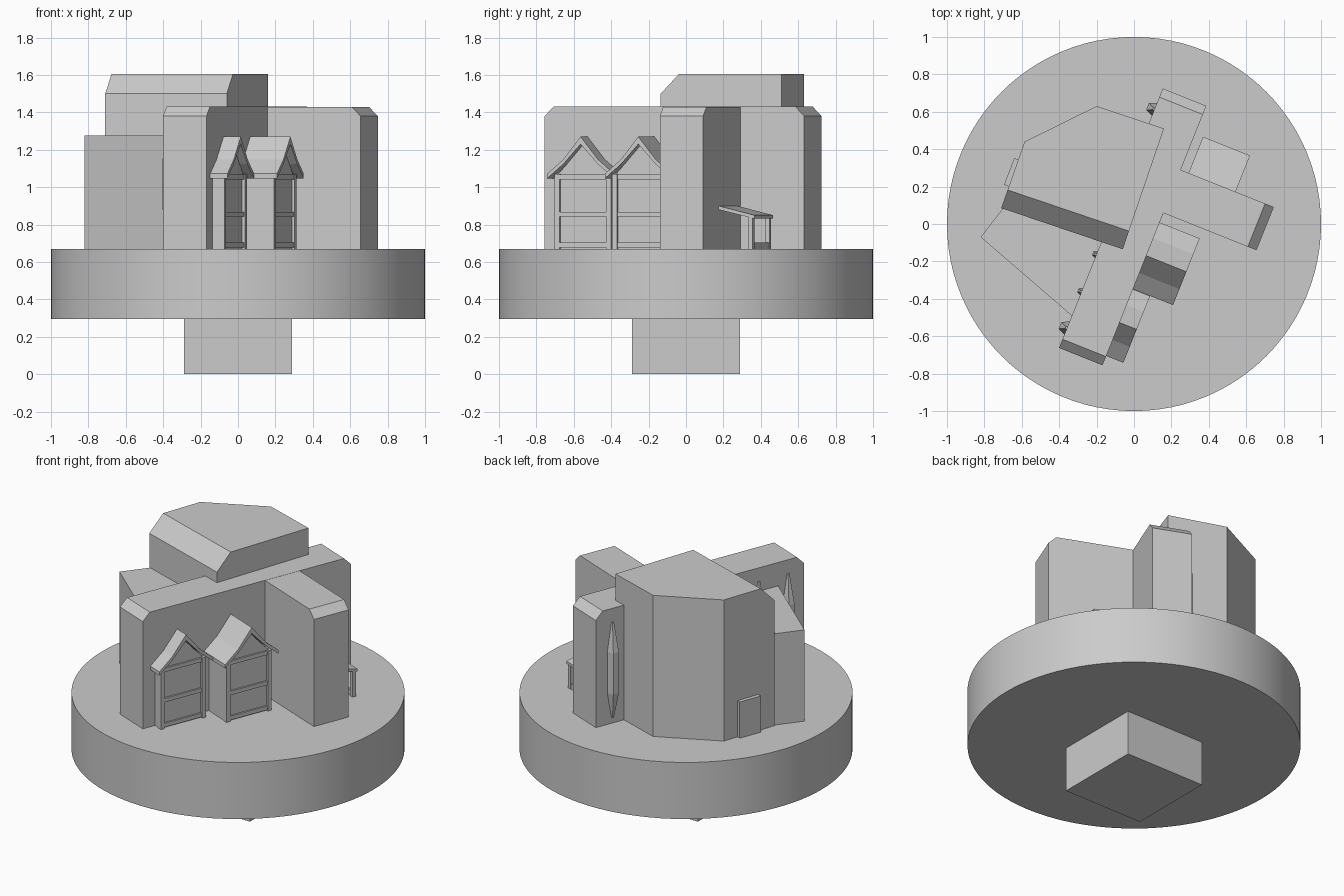
import bpy, bmesh, math
from mathutils import Matrix, Vector

if "Cube" in bpy.data.objects:
    bpy.data.objects.remove(bpy.data.objects["Cube"])

TURN = Matrix.Rotation(math.radians(-21.8), 4, 'Z')   # heading of the hall
G = 0.67                                              # ground level


def finish(name, bm, turned=True):
    bmesh.ops.recalc_face_normals(bm, faces=bm.faces)
    if turned:
        bm.transform(TURN)
    me = bpy.data.meshes.new(name)
    bm.to_mesh(me)
    bm.free()
    ob = bpy.data.objects.new(name, me)
    bpy.context.collection.objects.link(ob)
    return ob


def loft(bm, rings):
    """Bridge rings of equal length and cap both ends."""
    vs = [[bm.verts.new(p) for p in r] for r in rings]
    n = len(vs[0])
    for a, b in zip(vs, vs[1:]):
        for i in range(n):
            bm.faces.new((a[i], a[(i + 1) % n], b[(i + 1) % n], b[i]))
    bm.faces.new(vs[0])
    bm.faces.new(vs[-1])


def extrude(name, pts, axis, a, b, turned=True):
    """Extrude a 2D profile along an axis from a to b."""
    put = {'x': lambda p, t: (t, p[0], p[1]),
           'y': lambda p, t: (p[0], t, p[1]),
           'z': lambda p, t: (p[0], p[1], t)}[axis]
    bm = bmesh.new()
    loft(bm, [[put(p, t) for p in pts] for t in (a, b)])
    return finish(name, bm, turned)


def box(name, x0, x1, y0, y1, z0, z1, turned=True):
    return extrude(name, [(x0, y0), (x1, y0), (x1, y1), (x0, y1)], 'z', z0, z1, turned)


# Round plinth and square foot
bpy.ops.mesh.primitive_cylinder_add(vertices=96, radius=1, depth=G - 0.295,
                                    location=(0, 0, (G + 0.295) / 2))
bpy.context.object.name = "round_plinth"
bpy.ops.object.shade_smooth_by_angle()
box("square_foot", -0.29, 0.29, -0.29, 0.29, 0, 0.31, False)

# Long hall and side arm, with chamfered ends
extrude("long_hall", [(-0.764, G), (-0.764, 1.38), (-0.714, 1.43), (0.68, 1.43),
                      (0.73, 1.38), (0.73, G)], 'x', -0.126, 0.124)
extrude("side_arm", [(0, G), (0, 1.429), (0.61, 1.429), (0.66, 1.38), (0.66, G)],
        'y', 0.113, 0.362)

# Tower with one sloped top edge
bm = bmesh.new()
plan = [(-0.06, -0.135), (0.16, 0.51), (-0.20, 0.63), (-0.585, 0.44), (-0.71, 0.085)]
loft(bm, [[(x, y, z) for x, y in plan] for z in (G, 1.605)])
p, q, r = Vector((-0.71, 0.085, 1.5)), Vector((-0.06, -0.135, 1.5)), Vector((-0.67, 0.18, 1.605))
cut = bmesh.ops.bisect_plane(bm, geom=bm.verts[:] + bm.edges[:] + bm.faces[:], plane_co=p,
                             plane_no=(q - p).cross(r - p), clear_outer=True)
bmesh.ops.holes_fill(bm, edges=[e for e in bm.edges if e.is_boundary])
finish("tower", bm, False)

# Low annex and tower door
extrude("annex", [(-0.70, 0.085), (-0.82, -0.07), (-0.31, -0.51), (-0.05, -0.12)],
        'z', G, 1.275, False)
extrude("tower_door", [(-0.64, 0.352), (-0.60, 0.338), (-0.655, 0.195), (-0.695, 0.21)],
        'z', G, 0.91, False)

# Tall tapered windows on the outer hall wall
for i, y in enumerate((-0.65, -0.44, -0.226, 0.61)):
    bm = bmesh.new()
    rings = []
    for z, s, d in ((0.71, 0.25, 0.008), (0.88, 1, 0.04), (1.15, 1, 0.04), (1.34, 0.25, 0.008)):
        rings.append([(-0.12, y - 0.04 * s, z), (-0.126 - d, y - 0.02 * s, z),
                      (-0.126 - d, y + 0.02 * s, z), (-0.12, y + 0.04 * s, z)])
    loft(bm, rings)
    finish(f"tall_window_{i}", bm)


def porch(name, yc, front):
    """Gabled timber porch standing against the hall."""
    body = front - 0.03
    half = 0.158
    extrude(name + "_walls", [(yc - half, G), (yc + half, G), (yc + half, 1.06),
                              (yc + 0.09, 1.13), (yc, 1.23), (yc - 0.09, 1.13),
                              (yc - half, 1.06)], 'x', 0.1, body - 0.015)
    for s in (-1, 1):
        c = yc + s * (half - 0.01)
        box(name + "_post", body - 0.03, body, c - 0.014, c + 0.014, G, 1.07)
    for z in (0.69, 0.855, 1.055):
        box(name + "_rail", body - 0.03, body - 0.004, yc - half, yc + half, z - 0.013, z + 0.013)
    # flared roof
    top = [(-0.192, 1.072), (-0.1, 1.148), (0, 1.27), (0.1, 1.148), (0.192, 1.072)]
    under = [(y, z - (0.04 if y == 0 else 0.025)) for y, z in reversed(top)]
    extrude(name + "_roof", [(yc + y, z) for y, z in top + under], 'x', 0.1, front)


porch("large_porch", -0.133, 0.355)
porch("small_porch", -0.518, 0.223)

# Lean-to shelter in the back corner
extrude("shelter_roof", [(0.35, 0.903), (0.57, 0.85), (0.57, 0.832), (0.35, 0.883)],
        'x', 0.17, 0.44)
for x in (0.185, 0.425):
    box("shelter_post", x - 0.012, x + 0.012, 0.535, 0.559, G, 0.845)
box("shelter_low_wall", 0.19, 0.42, 0.54, 0.555, G, 0.705)
